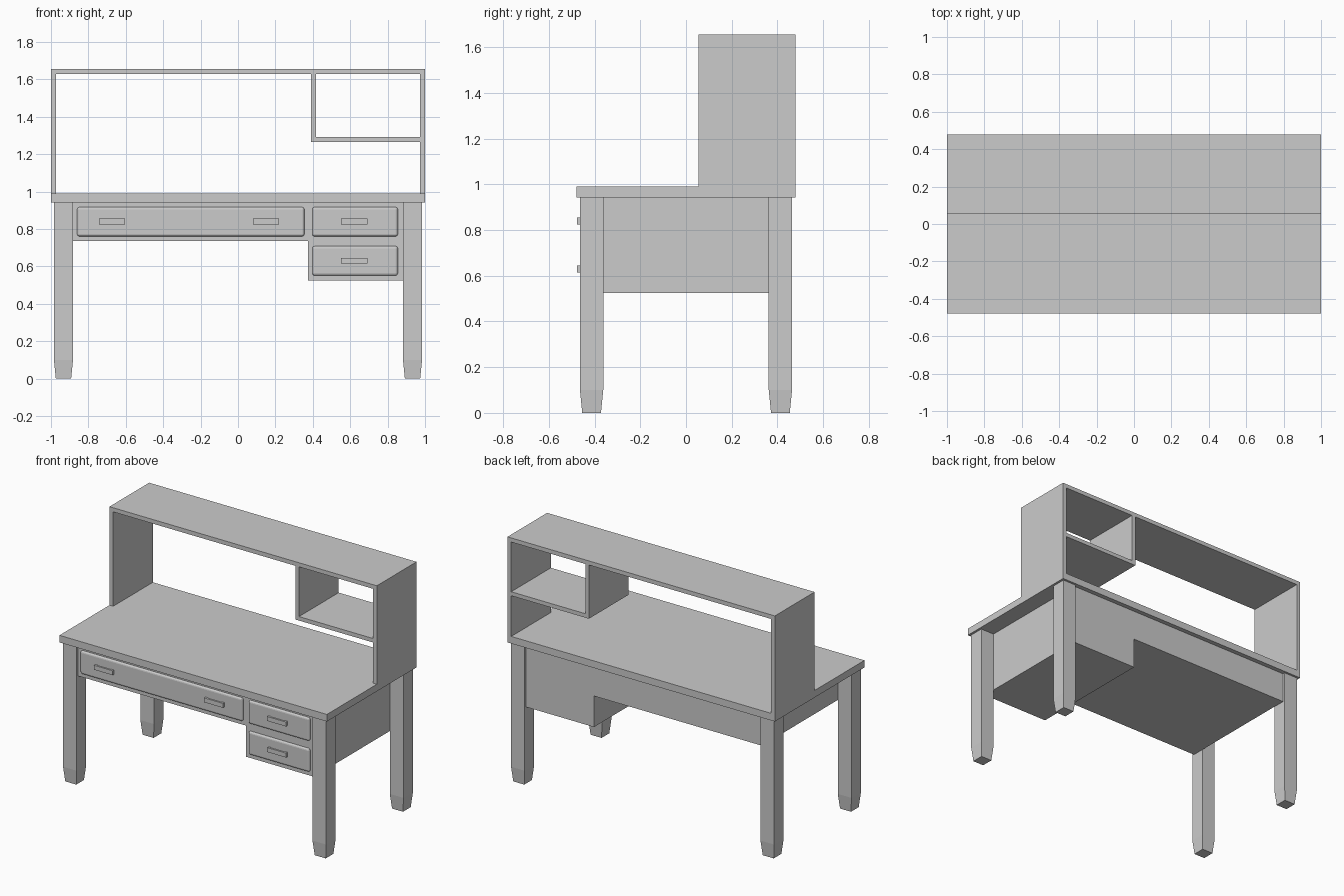
import bpy, bmesh

if "Cube" in bpy.data.objects:
    bpy.data.objects.remove(bpy.data.objects["Cube"])


def finish(name, bm):
    bmesh.ops.recalc_face_normals(bm, faces=bm.faces)
    mesh = bpy.data.meshes.new(name)
    bm.to_mesh(mesh)
    bm.free()
    obj = bpy.data.objects.new(name, mesh)
    bpy.context.collection.objects.link(obj)
    return obj


def add_box(bm, x, y, z):
    verts = bmesh.ops.create_cube(bm, size=1)["verts"]
    for v in verts:
        for i, (lo, hi) in enumerate((x, y, z)):
            v.co[i] = lo if v.co[i] < 0 else hi


def box(name, x, y, z):
    bm = bmesh.new()
    add_box(bm, x, y, z)
    return finish(name, bm)


def leg(name, cx, cy):
    # square post with a tapered foot
    bm = bmesh.new()
    rings = []
    for z, r in ((0, 0.041), (0.1, 0.051), (0.942, 0.051)):
        rings.append([bm.verts.new((cx + sx * r, cy + sy * r, z))
                      for sx, sy in ((-1, -1), (1, -1), (1, 1), (-1, 1))])
    for a, b in zip(rings, rings[1:]):
        for i in range(4):
            j = (i + 1) % 4
            bm.faces.new((a[i], a[j], b[j], b[i]))
    bm.faces.new(rings[0])
    bm.faces.new(rings[-1])
    finish(name, bm)


def drawer(name, x, z):
    # raised drawer front with softened edges
    obj = box(name, x, (-0.461, -0.42), z)
    mod = obj.modifiers.new("edge", "BEVEL")
    mod.width = 0.013
    mod.segments = 3


def handle(name, cx, cz):
    # bar pull on two short posts
    bm = bmesh.new()
    h = 0.015
    add_box(bm, (cx - 0.07, cx + 0.07), (-0.476, -0.466), (cz - h, cz + h))
    for s in (-1, 1):
        add_box(bm, (cx + s * 0.061 - 0.009, cx + s * 0.061 + 0.009),
                (-0.466, -0.45), (cz - h, cz + h))
    finish(name, bm)


# Desk top
box("desk_top", (-1, 1), (-0.479, 0.479), (0.942, 0.99))

# Legs
for sx, side in ((-1, "left"), (1, "right")):
    for sy, end in ((-1, "front"), (1, "back")):
        leg(f"{end}_{side}_leg", sx * 0.933, sy * 0.413)

# Drawer case: L-shaped profile extruded front to back
bm = bmesh.new()
profile = [(-0.882, 0.942), (-0.882, 0.735), (0.375, 0.735),
           (0.375, 0.525), (0.882, 0.525), (0.882, 0.942)]
face = bm.faces.new([bm.verts.new((x, -0.448, z)) for x, z in profile])
ext = bmesh.ops.extrude_face_region(bm, geom=[face])["geom"]
bmesh.ops.translate(bm, vec=(0, 0.896, 0),
                    verts=[g for g in ext if isinstance(g, bmesh.types.BMVert)])
if not face.is_valid or len([f for f in bm.faces if all(v.co.y < 0 for v in f.verts)]) == 0:
    bm.faces.new([v for v in bm.verts if v.co.y < 0])
finish("drawer_case", bm)

# Drawers and handles
drawer("wide_drawer", (-0.86, 0.355), (0.76, 0.917))
drawer("upper_drawer", (0.397, 0.855), (0.76, 0.917))
drawer("lower_drawer", (0.397, 0.855), (0.551, 0.708))
handle("wide_drawer_handle_left", -0.674, 0.84)
handle("wide_drawer_handle_right", 0.15, 0.84)
handle("upper_drawer_handle", 0.622, 0.84)
handle("lower_drawer_handle", 0.622, 0.63)

# Hutch
depth = (0.055, 0.479)
box("hutch_top", (-1, 1), depth, (1.628, 1.656))
box("hutch_left_side", (-1, -0.972), depth, (0.99, 1.628))
box("hutch_right_side", (0.972, 1), depth, (0.99, 1.628))
box("hutch_divider", (0.391, 0.418), depth, (1.265, 1.628))
box("hutch_shelf", (0.418, 0.972), depth, (1.265, 1.292))
